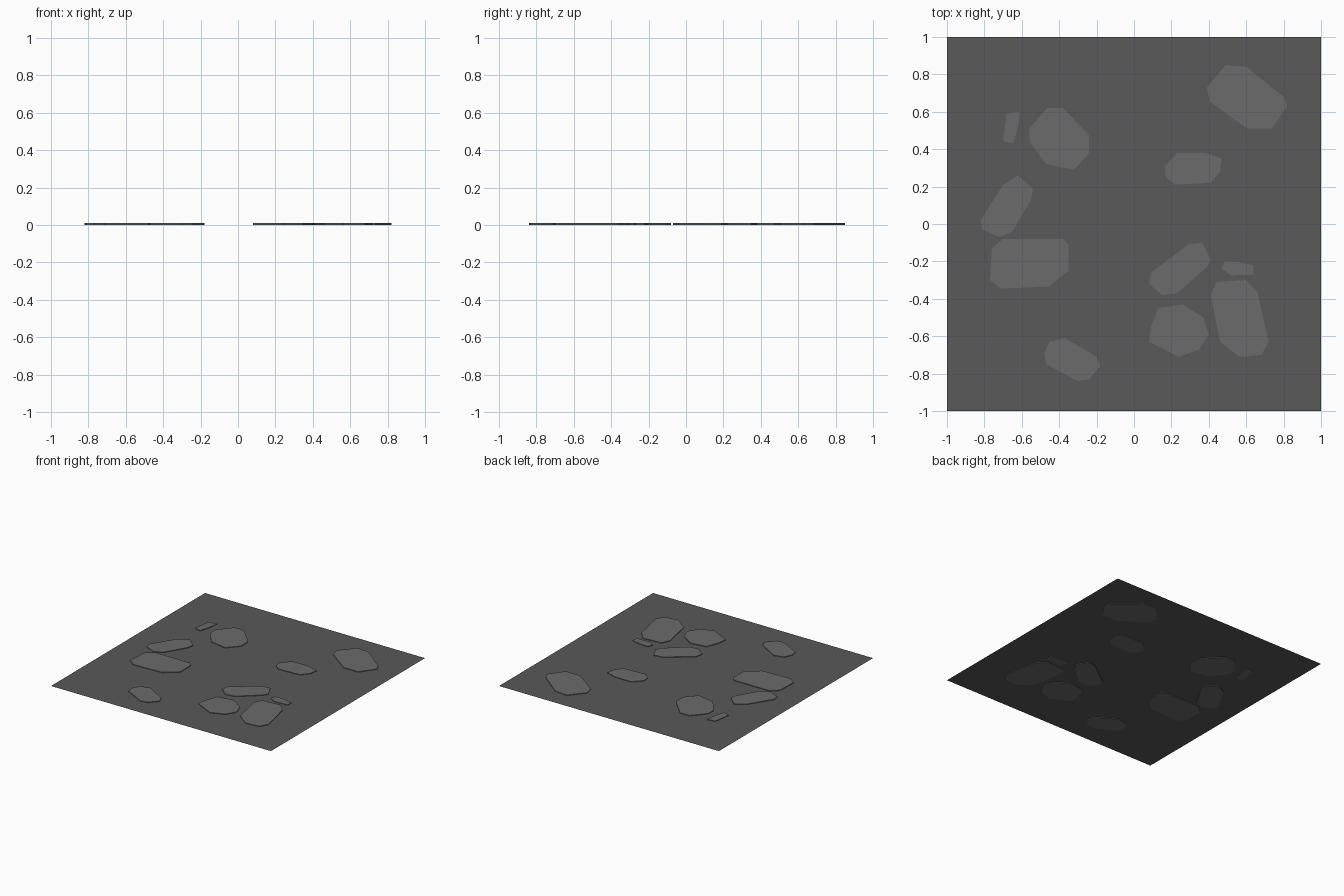
import bpy, bmesh

if "Cube" in bpy.data.objects:
    bpy.data.objects.remove(bpy.data.objects["Cube"])

THICK = 0.01   # stones straddle the ground sheet


def material(name, v):
    m = bpy.data.materials.new(name)
    m.diffuse_color = (v, v, v, 1)
    m.use_nodes = True
    m.node_tree.nodes["Principled BSDF"].inputs["Base Color"].default_value = m.diffuse_color
    return m


soil = material("dark_grey", 0.10)
rock = material("light_grey", 0.145)


def stone(name, *outline):
    """Flat slab extruded from a short outline."""
    bm = bmesh.new()
    base = bm.faces.new([bm.verts.new((x, y, 0)) for x, y in outline])
    top = bmesh.ops.extrude_face_region(bm, geom=[base], use_keep_orig=True)
    for v in top["geom"]:
        if isinstance(v, bmesh.types.BMVert):
            v.co.z = THICK
    bmesh.ops.recalc_face_normals(bm, faces=bm.faces)
    mesh = bpy.data.meshes.new(name)
    bm.to_mesh(mesh)
    bm.free()
    mesh.materials.append(rock)
    bpy.context.collection.objects.link(bpy.data.objects.new(name, mesh))


# ground sheet
bpy.ops.mesh.primitive_plane_add(size=2, location=(0, 0, THICK / 2))
ground = bpy.context.object
ground.name = "ground"
ground.data.materials.append(soil)

# back right stones
stone("stone_back_right", (.39, .73), (.49, .85), (.60, .84), (.80, .68),
      (.82, .63), (.735, .51), (.605, .51), (.405, .655))
stone("stone_mid_right", (.165, .31), (.23, .38), (.38, .38), (.47, .35),
      (.46, .28), (.41, .22), (.22, .21), (.17, .25))

# back left stones
stone("pebble_left", (-.70, .45), (-.68, .59), (-.61, .60), (-.62, .52),
      (-.645, .43), (-.69, .44))
stone("stone_back_left", (-.56, .51), (-.465, .62), (-.38, .62), (-.24, .475),
      (-.24, .38), (-.32, .29), (-.47, .32), (-.56, .44))
stone("stone_far_left", (-.82, .02), (-.70, .21), (-.62, .26), (-.54, .19),
      (-.55, .13), (-.65, -.04), (-.72, -.07), (-.81, -.03))

# front left stones
stone("stone_mid_left", (-.76, -.13), (-.70, -.08), (-.38, -.08), (-.35, -.11),
      (-.35, -.25), (-.455, -.335), (-.71, -.345), (-.77, -.30))
stone("stone_front_left", (-.48, -.69), (-.45, -.63), (-.37, -.61), (-.20, -.71),
      (-.18, -.76), (-.24, -.83), (-.30, -.84), (-.47, -.75))

# front right cluster
stone("stone_cluster_top", (.09, -.26), (.29, -.11), (.365, -.10), (.41, -.19),
      (.39, -.23), (.23, -.37), (.15, -.38), (.08, -.32))
stone("pebble_right", (.485, -.20), (.545, -.20), (.64, -.22), (.64, -.27),
      (.52, -.275), (.47, -.24))
stone("stone_cluster_right", (.41, -.38), (.44, -.31), (.60, -.30), (.66, -.365),
      (.72, -.63), (.68, -.70), (.565, -.71), (.46, -.63))
stone("stone_cluster_front", (.09, -.55), (.13, -.45), (.26, -.43), (.37, -.50),
      (.40, -.59), (.35, -.67), (.24, -.71), (.08, -.63))
